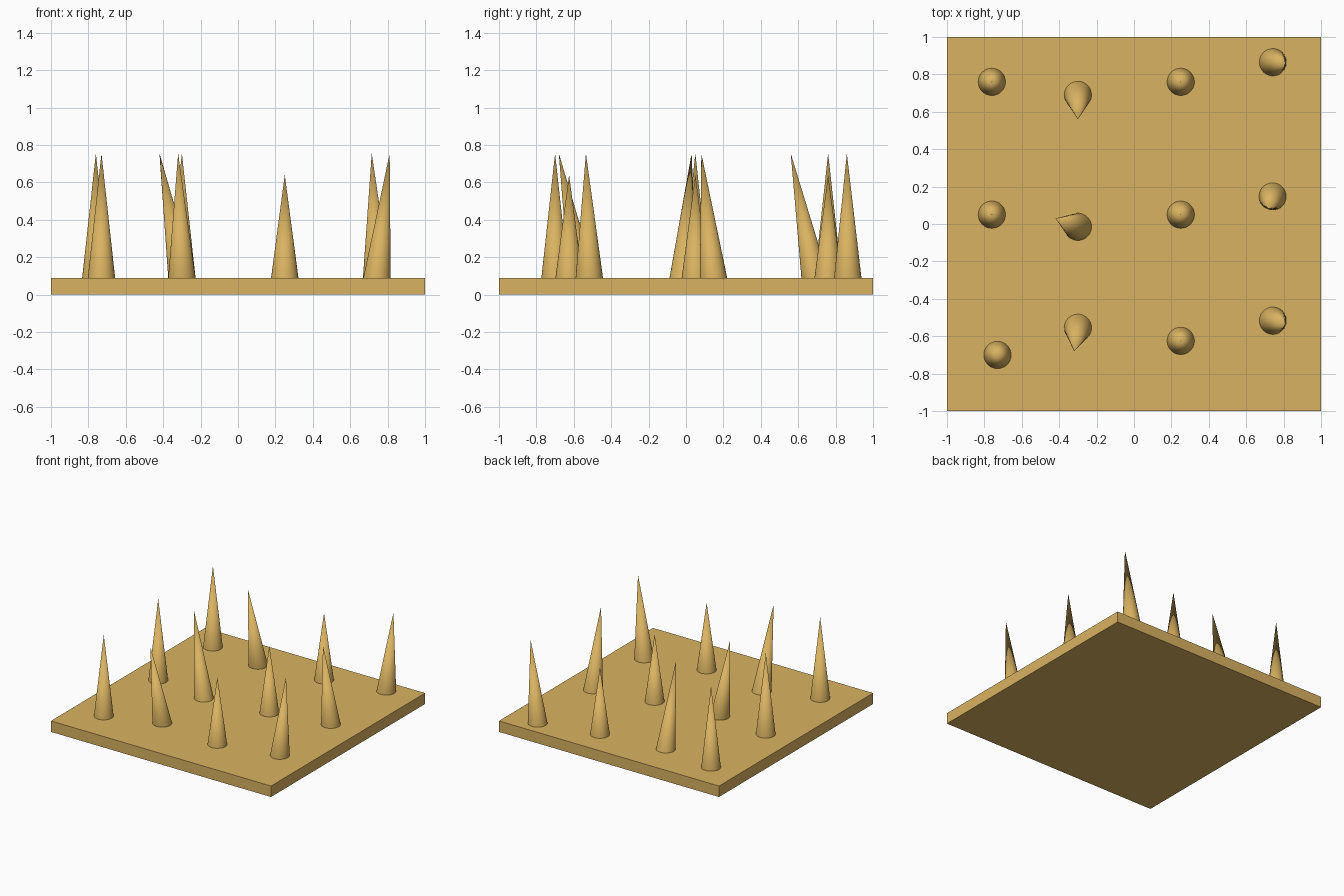
import bpy, bmesh, math
from mathutils import Vector

if "Cube" in bpy.data.objects:
    bpy.data.objects.remove(bpy.data.objects["Cube"])

sand = bpy.data.materials.new("golden_sand")
sand.diffuse_color = (0.70, 0.45, 0.12, 1)
sand.use_nodes = True
sand.node_tree.nodes["Principled BSDF"].inputs["Base Color"].default_value = sand.diffuse_color

BASE_TOP = 0.09
RADIUS = 0.073
SIDES = 48


def finish(bm, name):
    bmesh.ops.recalc_face_normals(bm, faces=bm.faces)
    mesh = bpy.data.meshes.new(name)
    bm.to_mesh(mesh)
    bm.free()
    mesh.materials.append(sand)
    obj = bpy.data.objects.new(name, mesh)
    bpy.context.collection.objects.link(obj)
    return obj


# square base plate
bm = bmesh.new()
bmesh.ops.create_cube(bm, size=1)
bmesh.ops.scale(bm, vec=(2, 2, BASE_TOP), verts=bm.verts)
bmesh.ops.translate(bm, vec=(0, 0, BASE_TOP / 2), verts=bm.verts)
finish(bm, "base_plate")


def spike(name, x, y, tip_x, tip_y, tip_z):
    """Cone on the plate whose tip may lean sideways."""
    bm = bmesh.new()
    ring = [bm.verts.new((x + RADIUS * math.cos(a), y + RADIUS * math.sin(a), BASE_TOP))
            for a in (math.tau * i / SIDES for i in range(SIDES))]
    tip = bm.verts.new((tip_x, tip_y, tip_z))
    for i in range(SIDES):
        bm.faces.new((ring[i], ring[(i + 1) % SIDES], tip)).smooth = True
    bm.faces.new(ring[::-1])
    for e in bm.edges:
        e.smooth = tip in e.verts
    finish(bm, name)


# spikes by column: base x, y, tip lean dx, dy, tip height
spikes = [
    (-0.76, 0.76, 0, 0, 0.755), (-0.76, 0.05, 0, 0, 0.755), (-0.73, -0.70, 0, 0, 0.755),
    (-0.30, 0.69, 0, -0.13, 0.755), (-0.30, -0.015, -0.12, 0.045, 0.755),
    (-0.30, -0.555, -0.02, -0.125, 0.755),
    (0.25, 0.76, 0, 0, 0.64), (0.25, 0.05, 0, 0, 0.64), (0.25, -0.625, 0, 0, 0.64),
    (0.743, 0.865, 0.068, -0.005, 0.755), (0.741, 0.147, -0.026, -0.065, 0.755),
    (0.743, -0.517, 0.068, -0.018, 0.755),
]
for i, (x, y, dx, dy, z) in enumerate(spikes, 1):
    spike(f"spike_{i}", x, y, x + dx, y + dy, z)
